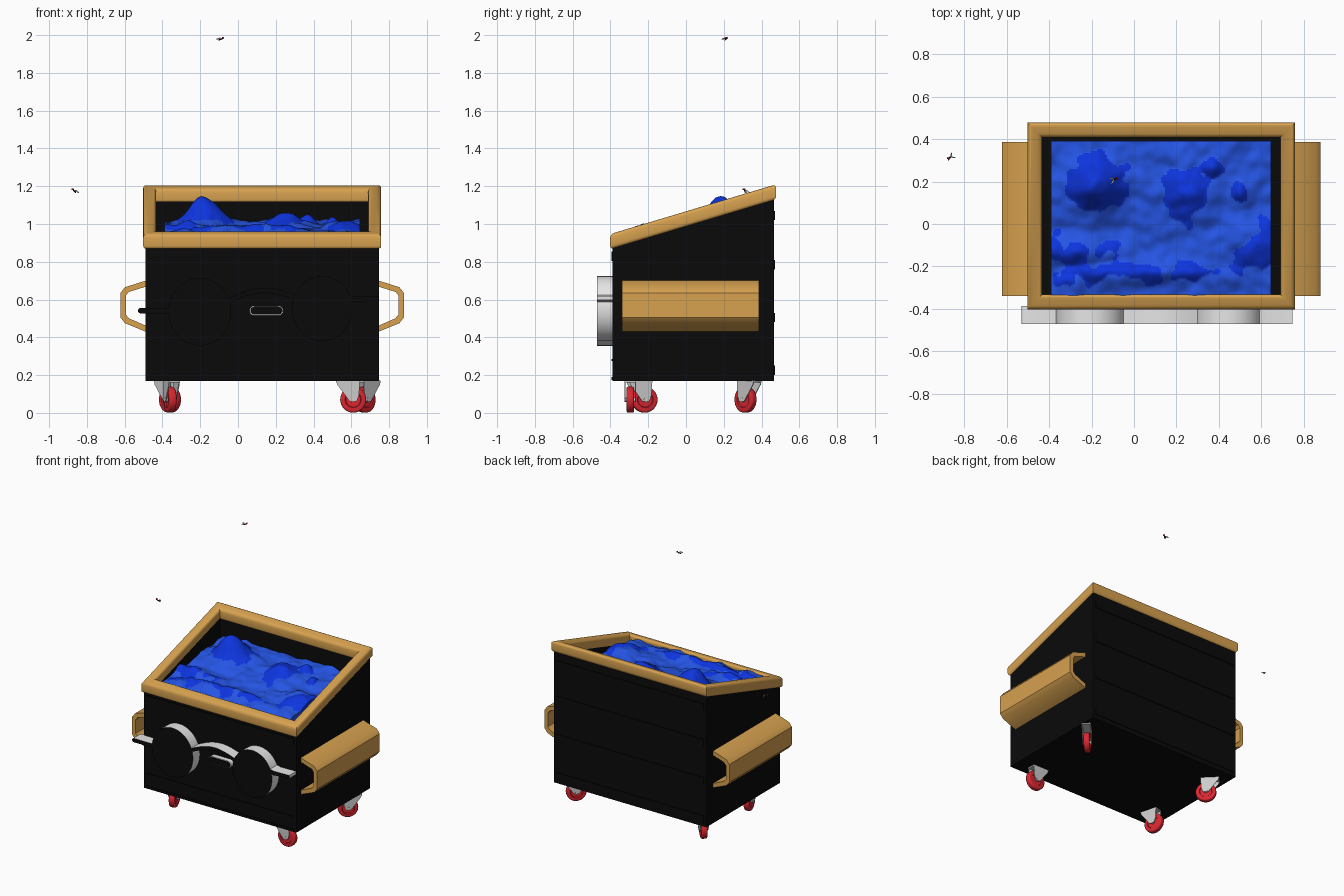
import bpy, bmesh
from math import sin, cos, pi, radians, exp
from mathutils import Matrix, Vector, noise

cube = bpy.data.objects.get("Cube")
if cube:
    bpy.data.objects.remove(cube, do_unlink=True)


def material(name, *rgb):
    m = bpy.data.materials.new(name)
    m.use_nodes = True
    m.diffuse_color = (*rgb, 1)
    m.node_tree.nodes["Principled BSDF"].inputs["Base Color"].default_value = (*rgb, 1)
    return m


BLACK = material("black steel", 0.003, 0.003, 0.003)
TAN = material("tan", 0.68, 0.36, 0.08)
LIGHT = material("light blue", 0.018, 0.09, 0.78)
DARK = material("dark blue", 0.004, 0.035, 0.74)
WHITE = material("white", 0.82, 0.81, 0.82)
GREY = material("caster grey", 0.6, 0.6, 0.6)
RED = material("red", 0.7, 0.02, 0.03)

MID = 0.128                     # centre line of the bin
X0, X1, Y0, Y1 = -0.49, 0.746, -0.39, 0.465
FRONT = Matrix.Rotation(pi / 2, 4, 'X')   # profile x,y -> x,z, extruded to the front


def finish(name, bm, mats, matrix=None, smooth=35):
    bmesh.ops.recalc_face_normals(bm, faces=bm.faces)
    me = bpy.data.meshes.new(name)
    bm.to_mesh(me)
    bm.free()
    for m in mats:
        me.materials.append(m)
    ob = bpy.data.objects.new(name, me)
    bpy.context.collection.objects.link(ob)
    if matrix:
        ob.matrix_world = matrix
    if smooth:
        bpy.ops.object.select_all(action='DESELECT')
        ob.select_set(True)
        bpy.context.view_layer.objects.active = ob
        bpy.ops.object.shade_smooth_by_angle(angle=radians(smooth))
    return ob


def prism(name, pts, depth, mats, matrix):
    """Extrude a flat outline; a second material goes on the end caps."""
    bm = bmesh.new()
    rings = [[bm.verts.new((x, y, z)) for x, y in pts] for z in (0, depth)]
    n = len(pts)
    for ring in rings:
        bm.faces.new(ring).material_index = len(mats) - 1
    for i in range(n):
        j = (i + 1) % n
        bm.faces.new((rings[0][i], rings[0][j], rings[1][j], rings[1][i]))
    return finish(name, bm, mats, matrix)


def loft(name, rings, mat, closed=False):
    """Skin rectangular rings given as (inset, height function of y)."""
    bm = bmesh.new()
    loops = []
    for d, z in rings:
        a, b, c, e = X0 + d, X1 - d, Y0 + d, Y1 - d
        loops.append([bm.verts.new((x, y, z(y))) for x, y in ((a, c), (b, c), (b, e), (a, e))])
    pairs = list(zip(loops, loops[1:]))
    if closed:
        pairs.append((loops[-1], loops[0]))
    else:
        bm.faces.new(loops[0])
        bm.faces.new(loops[-1])
    for p, q in pairs:
        for i in range(4):
            j = (i + 1) % 4
            bm.faces.new((p[i], p[j], q[j], q[i]))
    return finish(name, bm, [mat])


def box(name, x0, x1, y0, y1, z0, z1, mat):
    pts = [(x0, z0), (x1, z0), (x1, z1), (x0, z1)]
    return prism(name, pts, y1 - y0, [mat], Matrix.Translation((0, y1, 0)) @ FRONT)


# Bin body with a sloped open top
def slope(h):
    return lambda y: 0.87 + h + 0.3 * (y - Y0)


def level(h):
    return lambda y: h


loft("bin_body", [(0, level(0.17)), (0, slope(0.03)), (0.055, slope(0.03)),
                  (0.055, level(0.78))], BLACK)

# Rounded rim swept around the opening
rim = []
for cx, cy, a0 in ((0.035, 0.06, 0), (0.01, 0.06, 90), (0.01, 0.018, 180), (0.035, 0.018, 270)):
    for k in range(5):
        a = radians(a0 + k * 22.5)
        rim.append((cx + 0.022 * cos(a), slope(cy + 0.02 * sin(a))))
loft("rim", rim, TAN, closed=True)

# Pressed ribs on front and back
for z0, z1 in ((0.175, 0.19), (0.275, 0.285), (0.805, 0.855)):
    box("front_rib", X0 + 0.02, X1 - 0.02, Y0 - 0.005, Y0 + 0.01, z0, z1, BLACK)
for z0 in (0.2, 0.48, 0.76, 1.02):
    box("back_rib", X0 + 0.02, X1 - 0.02, Y1 - 0.01, Y1 + 0.006, z0, z0 + 0.05, BLACK)

# Side lifting channels
half = [(0.745, 0.7), (0.855, 0.665), (0.878, 0.635), (0.878, 0.505), (0.855, 0.475),
        (0.745, 0.43), (0.745, 0.462), (0.832, 0.5), (0.85, 0.52), (0.85, 0.62),
        (0.835, 0.64), (0.745, 0.668)]
for side, name in ((1, "left_channel"), (-1, "right_channel")):
    prism(name, [(MID + side * (x - MID), z) for x, z in half], 0.725, [TAN],
          Matrix.Translation((0, 0.387, 0)) @ FRONT)

# Heaped contents: two lumpy layers that poke through one another
HILLS = ((-0.18, 0.18, 0.13, 0.13, 0.15), (0.25, 0.15, 0.12, 0.13, 0.085),
         (0.36, 0.27, 0.06, 0.06, 0.07), (0.5, 0.14, 0.05, 0.06, 0.06),
         (-0.27, -0.13, 0.2, 0.07, 0.07), (0.05, -0.23, 0.5, 0.06, 0.06),
         (0.57, -0.1, 0.12, 0.12, 0.07), (-0.3, -0.27, 0.1, 0.06, 0.05))


def lumps(x, y, seed):
    p = Vector((x, y, seed))
    return 0.025 * noise.noise(p * 7) + 0.012 * noise.noise(p * 17)


def heaps(x, y):
    base = 0.925 + 0.1 * (y + 0.34)
    bump = max(h * exp(-(((x - a) / r) ** 2 + ((y - b) / s) ** 2)) for a, b, r, s, h in HILLS)
    light = base + 0.015 + 0.5 * bump + lumps(x, y, 0)
    dark = base - 0.012 + 1.12 * bump + lumps(x, y, 5)
    return light, dark


bm = bmesh.new()
NX, NY = 110, 78
grid = []
for j in range(NY + 1):
    y = -0.34 + 0.73 * j / NY
    row = [-0.39 + 1.035 * i / NX for i in range(NX + 1)]
    grid.append([bm.verts.new((x, y, max(heaps(x, y)))) for x in row])
for j in range(NY):
    for i in range(NX):
        f = bm.faces.new((grid[j][i], grid[j][i + 1], grid[j + 1][i + 1], grid[j + 1][i]))
        c = f.calc_center_median()
        light, dark = heaps(c.x, c.y)
        f.material_index = int(dark > light)
# skirt down to the bin floor
rim_edges = [e for e in bm.edges if e.is_boundary]
new = bmesh.ops.extrude_edge_only(bm, edges=rim_edges)["geom"]
for v in new:
    if isinstance(v, bmesh.types.BMVert):
        v.co.z = 0.78
finish("contents", bm, [LIGHT, DARK], smooth=60)


# Spectacles on the front: white edges, black faces
def spectacle(name, pts, depth=0.085):
    prism(name, pts, depth, [WHITE, BLACK], Matrix.Translation((0, -0.385, 0)) @ FRONT)


def ellipse(cx, cz, rx, rz, n=48):
    return [(cx + rx * cos(2 * pi * k / n), cz + rz * sin(2 * pi * k / n)) for k in range(n)]


def pill(x0, x1, z0, z1):
    r = (z1 - z0) / 2
    arc = [(r * sin(pi * k / 8), -r * cos(pi * k / 8)) for k in range(9)]
    zc = (z0 + z1) / 2
    return [(x1 - r + a, zc + b) for a, b in arc] + [(x0 + r - a, zc - b) for a, b in arc]


spectacle("right_lens", ellipse(-0.2025, 0.535, 0.166, 0.18))
spectacle("left_lens", ellipse(0.445, 0.552, 0.16, 0.172))
spectacle("right_arm", pill(-0.53, -0.35, 0.527, 0.555))
spectacle("left_arm", [(0.59, 0.59), (0.62, 0.588), (0.745, 0.597), (0.745, 0.62),
                       (0.62, 0.618), (0.59, 0.625)])
arch = [(-0.05 + 0.35 * t / 12, 0.58 + 0.02 * t / 12 + 0.045 * sin(pi * t / 12))
        for t in range(13)]
spectacle("bridge", arch + [(x, z + 0.027) for x, z in reversed(arch)])
prism("plaque", pill(0.06, 0.24, 0.515, 0.567), 0.04, [WHITE],
      Matrix.Translation((0, -0.385, 0)) @ FRONT)
prism("plaque_face", pill(0.065, 0.235, 0.52, 0.562), 0.046, [BLACK],
      Matrix.Translation((0, -0.385, 0)) @ FRONT)


# Swivel casters
def disc(name, radius, width, bevel, mat, matrix):
    bm = bmesh.new()
    bmesh.ops.create_cone(bm, cap_ends=True, segments=32, radius1=radius, radius2=radius,
                          depth=width)
    caps = [f for f in bm.faces if len(f.verts) > 4]
    if bevel:
        edges = list({e for f in caps for e in f.edges})
        bmesh.ops.bevel(bm, geom=edges, offset=bevel, segments=3, affect='EDGES', profile=0.5)
        caps = [f for f in bm.faces if len(f.verts) > 4]
        bmesh.ops.inset_region(bm, faces=caps, thickness=0.016, depth=0)
        bmesh.ops.inset_region(bm, faces=caps, thickness=0.004, depth=-0.006)
    finish(name, bm, [mat], matrix)


FORK = [(-0.035, 0.168), (0.09, 0.168), (0.085, 0.15), (0.018, 0.06), (-0.018, 0.06),
        (-0.03, 0.09)]
for x, y, angle in ((-0.36, -0.22, -75), (0.61, -0.295, 180), (0.67, 0.315, 45),
                    (-0.36, 0.315, 135)):
    place = Matrix.Translation((x, y, 0)) @ Matrix.Rotation(radians(angle), 4, 'Z')
    axle = place @ Matrix.Translation((0, 0, 0.07)) @ FRONT
    disc("caster_wheel", 0.069, 0.04, 0.01, RED, axle)
    disc("caster_axle", 0.012, 0.062, 0, GREY, axle)
    for s in (0.03, -0.025):
        prism("caster_fork", FORK, 0.005, [GREY],
              place @ Matrix.Translation((0, s, 0)) @ FRONT)
    plate = [(-0.035, -0.03), (0.09, -0.03), (0.09, 0.03), (-0.035, 0.03)]
    prism("caster_plate", plate, 0.01, [GREY], place @ Matrix.Translation((0, 0, 0.161)))


# Flies hovering above the bin
def blob(name, matrix, loc, scale, mat):
    bm = bmesh.new()
    bmesh.ops.create_uvsphere(bm, u_segments=12, v_segments=8, radius=1)
    bmesh.ops.scale(bm, vec=scale, verts=bm.verts)
    finish(name, bm, [mat], matrix @ Matrix.Translation(loc))


for loc, turn, tilt in (((-0.092, 0.21, 1.978), 20, -20), ((-0.866, 0.313, 1.173), 215, -40)):
    m = (Matrix.Translation(loc) @ Matrix.Rotation(radians(turn), 4, 'Z')
         @ Matrix.Rotation(radians(tilt), 4, 'Y'))
    blob("fly_body", m, (0, 0, 0), (0.014, 0.004, 0.004), BLACK)
    for s in (1, -1):
        blob("fly_eye", m, (0.015, s * 0.004, 0.002), (0.005, 0.004, 0.005), RED)
        wing = m @ Matrix.Rotation(radians(s * -35), 4, 'Z') @ Matrix.Rotation(s * 0.5, 4, 'X')
        blob("fly_wing", wing, (-0.012, s * 0.004, 0.006), (0.013, 0.005, 0.001), GREY)
